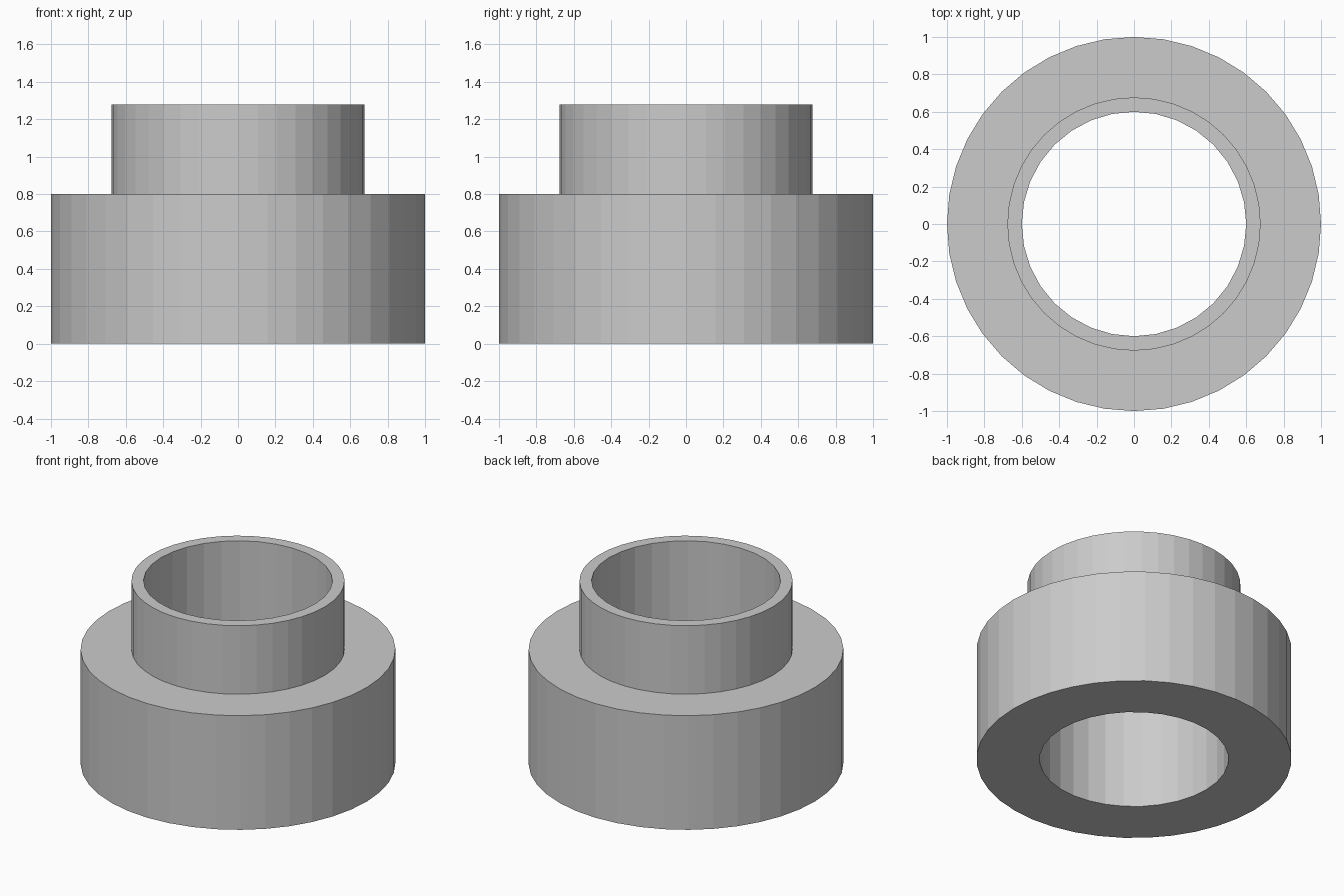
import bpy
import bmesh
import math

BODY_SIDES = 40
BORE_SIDES = 32

if "Cube" in bpy.data.objects:
    bpy.data.objects.remove(bpy.data.objects["Cube"], do_unlink=True)

grey = bpy.data.materials.new("plain grey")
grey.use_nodes = True
colour = (0.6, 0.6, 0.6, 1)
grey.diffuse_color = colour
grey.node_tree.nodes["Principled BSDF"].inputs["Base Color"].default_value = colour


def turned_solid(name, profile, sides):
    """Closed flat-shaded solid from stacked (radius, height) rings."""
    bm = bmesh.new()
    rings = []
    for radius, height in profile:
        angles = [2 * math.pi * i / sides for i in range(sides)]
        rings.append([bm.verts.new((radius * math.cos(a), radius * math.sin(a), height))
                      for a in angles])
    for low, high in zip(rings, rings[1:]):
        for i in range(sides):
            j = (i + 1) % sides
            bm.faces.new((low[i], low[j], high[j], high[i]))
    bm.faces.new(rings[0][::-1])
    bm.faces.new(rings[-1])
    mesh = bpy.data.meshes.new(name)
    bm.to_mesh(mesh)
    bm.free()
    mesh.materials.append(grey)
    obj = bpy.data.objects.new(name, mesh)
    bpy.context.collection.objects.link(obj)
    return obj


# Wide base with a narrower collar on top
bushing = turned_solid("stepped_bushing",
                       [(1, 0), (1, 0.8), (0.677, 0.8), (0.677, 1.28)], BODY_SIDES)

# Straight bore through the whole part
cutter = turned_solid("bore_cutter", [(0.6, -0.2), (0.6, 1.5)], BORE_SIDES)
cutter.hide_render = True
bore = bushing.modifiers.new("bore", 'BOOLEAN')
bore.operation = 'DIFFERENCE'
bore.solver = 'EXACT'
bore.object = cutter

# Apply the cut and drop the helper
bpy.context.view_layer.objects.active = bushing
bpy.ops.object.modifier_apply(modifier=bore.name)
bpy.data.objects.remove(cutter, do_unlink=True)
